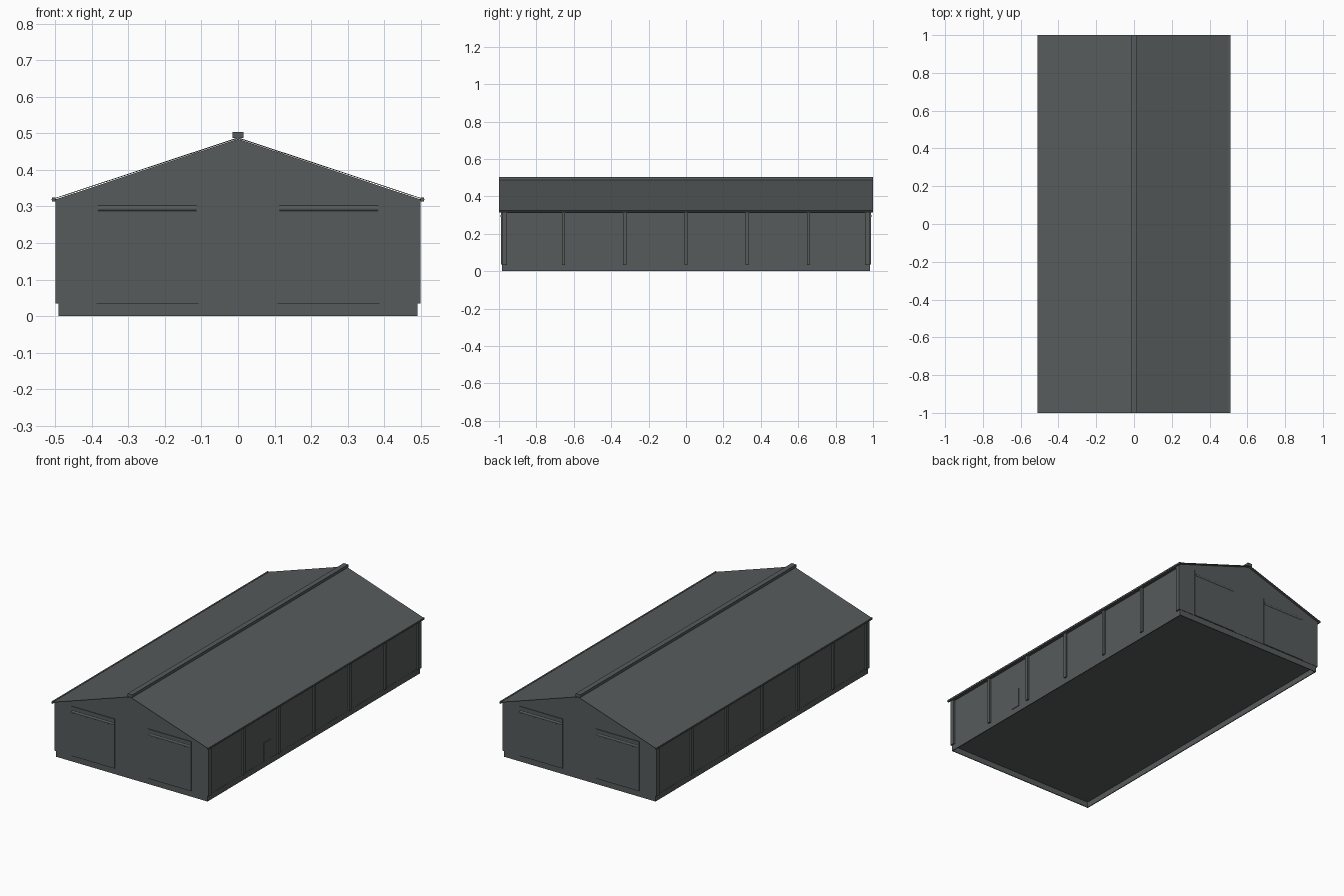
import bpy
import bmesh
from math import pi
from mathutils import Matrix

if "Cube" in bpy.data.objects:
    bpy.data.objects.remove(bpy.data.objects["Cube"])

steel = bpy.data.materials.new("slate_grey")
steel.diffuse_color = (0.095, 0.104, 0.106, 1)
steel.use_nodes = True
steel.node_tree.nodes["Principled BSDF"].inputs["Base Color"].default_value = steel.diffuse_color


def finish(name, bm):
    bmesh.ops.recalc_face_normals(bm, faces=bm.faces)
    mesh = bpy.data.meshes.new(name)
    bm.to_mesh(mesh)
    bm.free()
    mesh.materials.append(steel)
    obj = bpy.data.objects.new(name, mesh)
    bpy.context.collection.objects.link(obj)
    return obj


def box(name, x0, x1, y0, y1, z0, z1):
    bm = bmesh.new()
    bmesh.ops.create_cube(bm, size=1)
    for v in bm.verts:
        v.co.x = x1 if v.co.x > 0 else x0
        v.co.y = y1 if v.co.y > 0 else y0
        v.co.z = z1 if v.co.z > 0 else z0
    return finish(name, bm)


def prism(name, profile, y0, y1):
    """Extrude an (x, z) profile along y."""
    bm = bmesh.new()
    face = bm.faces.new([bm.verts.new((x, y0, z)) for x, z in profile])
    ext = bmesh.ops.extrude_face_region(bm, geom=[face])
    for v in ext["geom"]:
        if isinstance(v, bmesh.types.BMVert):
            v.co.y = y1
    return finish(name, bm)


# Open plinth skirt around a raised floor, and the main hall body
for side, s in (("left", -1), ("right", 1)):
    xa, xb = sorted((s * 0.486, s * 0.491))
    box(side + "_plinth", xa, xb, -0.983, 0.983, 0, 0.034)
for end, s in (("front", -1), ("back", 1)):
    ya, yb = sorted((s * 0.978, s * 0.983))
    box(end + "_plinth", -0.491, 0.491, ya, yb, 0, 0.034)
prism("hall_walls", [(-0.49, 0.033), (0.49, 0.033), (0.49, 0.322),
                     (0, 0.485), (-0.49, 0.322)], -0.98, 0.98)

# Gable cladding, roller doors and door rolls at both ends
for end, s in (("front", -1), ("back", 1)):
    ya, yb = sorted((s * 0.972, s * 0.985))
    prism(end + "_gable", [(-0.5, 0.034), (0.5, 0.034), (0.5, 0.319),
                           (0, 0.485), (-0.5, 0.319)], ya, yb)
    for side, cx in (("left", -0.248), ("right", 0.248)):
        ya, yb = sorted((s * 0.98, s * 0.989))
        box(f"{end}_{side}_roller_door", cx - 0.14, cx + 0.14, ya, yb, 0.035, 0.325)
        bm = bmesh.new()
        bmesh.ops.create_cone(
            bm, cap_ends=True, segments=16, radius1=0.009, radius2=0.009, depth=0.27,
            matrix=Matrix.Translation((cx, s * 0.984, 0.295)) @ Matrix.Rotation(pi / 2, 4, 'Y'))
        finish(f"{end}_{side}_door_roll", bm)

# Side columns, top rails and gutters
for side, s in (("left", -1), ("right", 1)):
    xa, xb = sorted((s * 0.485, s * 0.5))
    for i, y in enumerate((-0.965, -0.655, -0.328, 0, 0.328, 0.655, 0.965)):
        box(f"{side}_column_{i}", xa, xb, y - 0.009, y + 0.009, 0.034, 0.32)
    box(side + "_top_rail", xa, xb, -0.975, 0.975, 0.311, 0.32)
    xa, xb = sorted((s * 0.5, s * 0.509))
    box(side + "_gutter", xa, xb, -1, 1, 0.314, 0.325)

# Small side door
box("side_door", 0.485, 0.494, -0.465, -0.405, 0.034, 0.145)

# Thin roof sheet and ridge cap
prism("roof", [(-0.51, 0.32), (0, 0.489), (0.51, 0.32),
               (0.51, 0.318), (0, 0.486), (-0.51, 0.318)], -1, 1)
box("ridge_cap", -0.015, 0.015, -1, 1, 0.488, 0.504)
